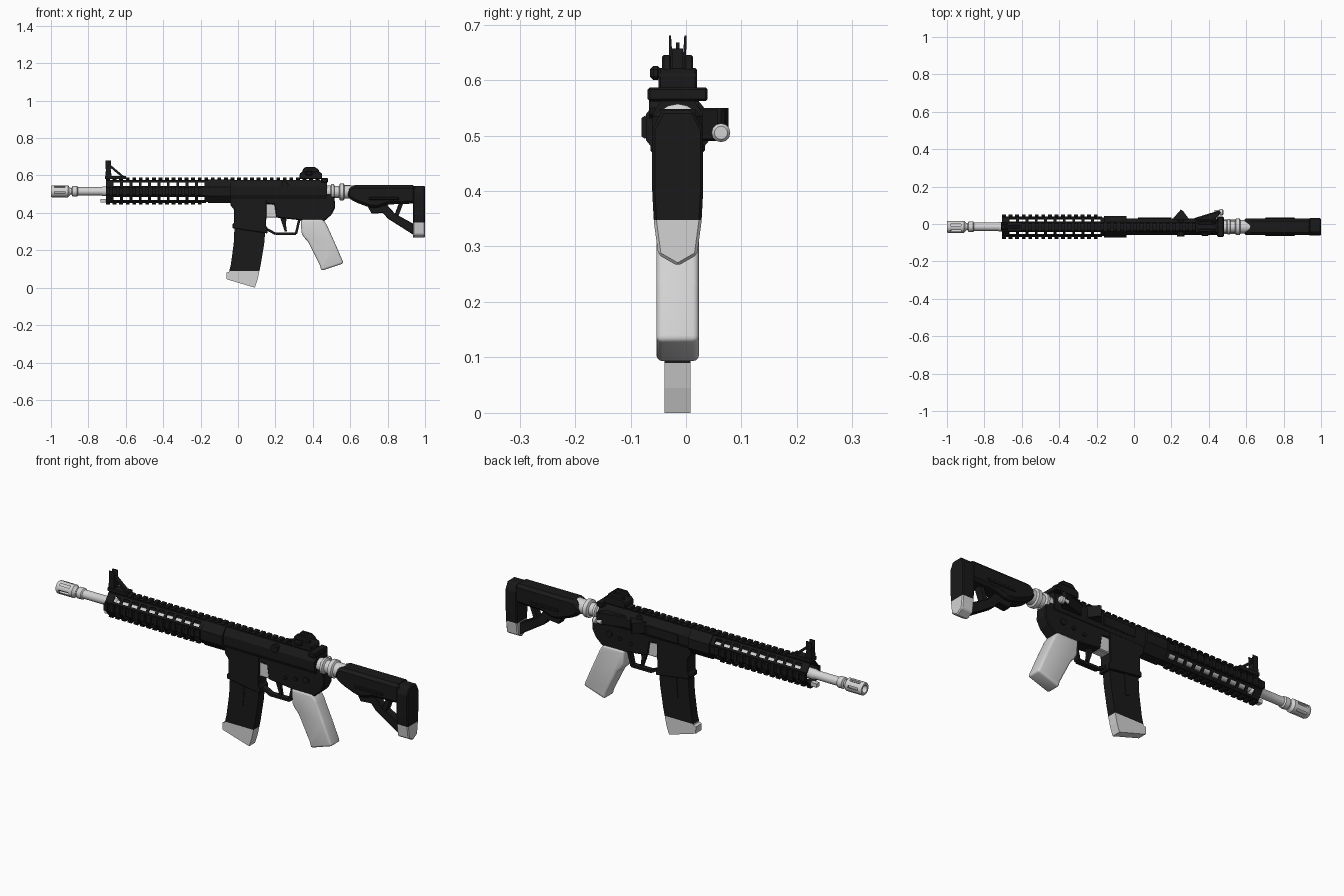
import bpy, bmesh, math
from mathutils import Vector

if "Cube" in bpy.data.objects:
    bpy.data.objects.remove(bpy.data.objects["Cube"])

C = -0.015      # y of the centre plane
ZB = 0.515      # z of the bore axis


def material(name, v):
    m = bpy.data.materials.new(name)
    m.diffuse_color = (v, v, v, 1)
    m.use_nodes = True
    m.node_tree.nodes["Principled BSDF"].inputs["Base Color"].default_value = m.diffuse_color
    return m


BLACK, LIGHT = material("black", 0.01), material("light_grey", 0.65)


def finish(name, bm, mat, bevel=0.0, smooth=False):
    bmesh.ops.recalc_face_normals(bm, faces=bm.faces[:])
    if bevel:
        bmesh.ops.bevel(bm, geom=bm.edges[:], offset=bevel, segments=3 if smooth else 1,
                        affect='EDGES', profile=0.5, clamp_overlap=True)
    me = bpy.data.meshes.new(name)
    bm.to_mesh(me)
    bm.free()
    ob = bpy.data.objects.new(name, me)
    bpy.context.collection.objects.link(ob)
    me.materials.append(mat)
    if smooth:
        bpy.ops.object.select_all(action='DESELECT')
        ob.select_set(True)
        bpy.context.view_layer.objects.active = ob
        bpy.ops.object.shade_smooth_by_angle(angle=math.radians(35))
    return ob


def add_prism(bm, pts, a, b, axis='y'):
    put = {'y': lambda p, t: (p[0], t, p[1]), 'z': lambda p, t: (p[0], p[1], t),
           'x': lambda p, t: (t, p[0], p[1])}[axis]
    lo = [bm.verts.new(put(p, a)) for p in pts]
    hi = [bm.verts.new(put(p, b)) for p in pts]
    bm.faces.new(lo)
    bm.faces.new(hi[::-1])
    for i in range(len(pts)):
        j = (i + 1) % len(pts)
        bm.faces.new((lo[i], lo[j], hi[j], hi[i]))


def slab(name, pts, half, mat=BLACK, bevel=0.0, smooth=False):
    """Side profile (x, z) extruded evenly about the centre plane."""
    bm = bmesh.new()
    add_prism(bm, pts, C - half, C + half)
    return finish(name, bm, mat, bevel, smooth)


def rect(x0, x1, z0, z1):
    return [(x0, z0), (x1, z0), (x1, z1), (x0, z1)]


def bar(name, p, q, thick, half, mat=BLACK):
    p, q = Vector(p), Vector(q)
    n = (q - p).normalized()
    n = Vector((-n.y, n.x)) * thick / 2
    return slab(name, [p + n, q + n, q - n, p - n], half, mat)


def lathe(name, prof, mat, n=16, y=C, z=ZB, skip=None):
    """Profile of (x, radius) turned about an axis along x."""
    bm = bmesh.new()
    rings = [[bm.verts.new((x, y + r * math.cos(2 * math.pi * i / n), z + r * math.sin(2 * math.pi * i / n)))
              for i in range(n)] for x, r in prof]
    for k in range(len(rings) - 1):
        for i in range(n):
            if not (skip and skip(k, i)):
                j = (i + 1) % n
                bm.faces.new((rings[k][i], rings[k][j], rings[k + 1][j], rings[k + 1][i]))
    for r in (rings[0], rings[-1]):
        bm.faces.new(r)
    return finish(name, bm, mat, smooth=True)


def rail(name, x0, x1, base, height, angle, half=0.021, pitch=0.035):
    """Toothed rail; angle turns it round the bore axis (0 = top)."""
    bm = bmesh.new()
    mid = base + height * 0.45
    add_prism(bm, [(-half * .8, base), (half * .8, base), (half * .8, mid), (-half * .8, mid)], x0, x1, 'x')
    x = x0
    while x < x1 - 0.01:
        tooth = [(-half * .8, mid), (-half, mid + height * .2), (-half * .8, base + height),
                 (half * .8, base + height), (half, mid + height * .2), (half * .8, mid)]
        add_prism(bm, tooth, x, min(x + pitch * .58, x1), 'x')
        x += pitch
    c, s = math.cos(angle), math.sin(angle)
    for v in bm.verts:
        y, z = v.co.y, v.co.z
        v.co.y, v.co.z = C + y * c - z * s, ZB + y * s + z * c
    return finish(name, bm, BLACK)


def light_below(ob, z):
    """Cut at a height and colour everything under it light."""
    me = ob.data
    me.materials.append(LIGHT)
    bm = bmesh.new()
    bm.from_mesh(me)
    bmesh.ops.bisect_plane(bm, geom=bm.verts[:] + bm.edges[:] + bm.faces[:],
                           plane_co=(0, 0, z), plane_no=(0, 0, 1))
    for f in bm.faces:
        f.material_index = int(f.calc_center_median().z < z)
    bm.to_mesh(me)
    bm.free()


# Barrel and slotted muzzle
lathe("barrel", [(-0.91, 0.017), (-0.89, 0.017), (-0.885, 0.028), (-0.86, 0.028), (-0.855, 0.022),
                 (-0.73, 0.022), (-0.72, 0.026), (-0.68, 0.026), (-0.67, 0.018), (-0.05, 0.018)], LIGHT)
lathe("muzzle", [(-0.92, 0.017), (-1.0, 0.019), (-1.0, 0.029), (-0.995, 0.032), (-0.98, 0.032), (-0.925, 0.032),
                 (-0.908, 0.032), (-0.9, 0.022), (-0.895, 0.02)], LIGHT, 18,
      skip=lambda k, i: k == 4 and i % 3 == 0)
slab("sling_stud", rect(-0.735, -0.70, 0.455, 0.475), 0.012, LIGHT)

# Octagonal handguard with a row of openings in each slanted face
octagon = [(.05, -.022), (.05, .022), (.022, .058), (-.022, .058), (-.05, .022), (-.05, -.022), (-.022, -.058),
           (.022, -.058)]
stations = [-0.705] + [x for i in range(10) for x in (-0.665 + .05 * i, -0.63 + .05 * i)] + [-0.15, -0.045]
bm = bmesh.new()
rows = []
for x in stations:
    row = []
    for i, (y, z) in enumerate(octagon):
        ny, nz = octagon[(i + 1) % 8]
        row.append(bm.verts.new((x, C + y, ZB + z)))
        if i % 2:       # slot borders on the slanted faces
            row += [bm.verts.new((x, C + y + (ny - y) * t, ZB + z + (nz - z) * t)) for t in (.2, .8)]
    rows.append(row)
for k in range(len(rows) - 1):
    for i in range(16):
        if not (i % 4 == 2 and k % 2 and k < 21):
            j = (i + 1) % 16
            bm.faces.new((rows[k][i], rows[k][j], rows[k + 1][j], rows[k + 1][i]))
guard = finish("handguard", bm, BLACK)
thick = guard.modifiers.new("wall", 'SOLIDIFY')
thick.thickness = 0.006
bm = bmesh.new()
add_prism(bm, [(C + y * 1.14, ZB + z * 1.08) for y, z in octagon], -0.16, -0.04, 'x')
finish("handguard_collar", bm, BLACK)
rail("top_rail", -0.705, 0.44, 0.052, 0.021, 0)
rail("bottom_rail", -0.705, -0.17, 0.055, 0.015, math.pi)
for nm, a in (("left", math.pi / 2), ("right", -math.pi / 2)):
    rail(nm + "_rail", -0.705, -0.17, 0.047, 0.018, a)

# Front sight: base, leg, brace, two ears and a post
slab("front_sight_base", rect(-0.71, -0.60, 0.58, 0.597), 0.022)
slab("front_sight_leg", [(-0.71, .59), (-0.675, .59), (-0.682, .645), (-0.705, .645)], 0.017)
bar("front_sight_brace", (-0.685, .652), (-0.612, .59), 0.012, 0.010)
for s in (-1, 1):
    bm = bmesh.new()
    y = C + s * 0.009
    add_prism(bm, [(y, .635), (y + s * .006, .635), (y + s * .007, .68), (y + s * .003, .68)], -0.708, -0.678, 'x')
    finish("front_sight_ear", bm, BLACK)
bar("front_sight_post", (-0.693, .64), (-0.693, .668), 0.006, 0.003)

# Rear sight
slab("rear_sight_base", [(.33, .58), (.45, .58), (.45, .61), (.43, .622), (.345, .622), (.33, .61)], 0.035, bevel=.004)
for s in (-1, 1):
    bm = bmesh.new()
    add_prism(bm, [(.34, .60), (.44, .60), (.432, .63), (.412, .645), (.36, .645), (.345, .63)],
              C + s * .012, C + s * .028)
    finish("rear_sight_wing", bm, BLACK, 0.003)
bm = bmesh.new()
add_prism(bm, rect(.36, .40, .60, .625), C - .05, C - .03)
finish("rear_sight_knob", bm, BLACK, 0.006)

# Upper receiver
bm = bmesh.new()
add_prism(bm, [(C + y, z) for y, z in [(-.035, .475), (.035, .475), (.045, .495), (.045, .54), (.022, .574),
                                       (-.022, .574), (-.045, .54), (-.045, .495)]], -0.045, 0.475, 'x')
finish("upper_receiver", bm, BLACK)
slab("charging_handle", rect(.445, .48, .562, .587), 0.054, bevel=.004)
bm = bmesh.new()
add_prism(bm, rect(.02, .2, .49, .54), C + .044, C + .051)
finish("port_cover", bm, BLACK, 0.003)
bm = bmesh.new()
add_prism(bm, [(.205, .025), (.25, .077), (.262, .07), (.295, .025)], .495, .55, 'z')
finish("case_deflector", bm, BLACK)
bm = bmesh.new()
add_prism(bm, [(.30, .02), (.33, .034), (.455, .072), (.465, .06), (.43, .02)], .49, .55, 'z')
finish("assist_housing", bm, BLACK, 0.004)
lathe("assist_button", [(.43, .011), (.455, .011), (.458, .017), (.472, .017), (.478, .012)], LIGHT, 12, .063, .505)

# Lower receiver, magazine well and controls
slab("magazine_well", [(-.045, .5), (-.04, .44), (-.022, .42), (-.022, .345), (-.03, .34), (-.03, .318), (.158, .29),
                       (.158, .32), (.15, .33), (.155, .5)], 0.034, bevel=.003)
slab("lower_receiver", [(.14, .5), (.14, .45), (.195, .445), (.205, .375), (.34, .36), (.46, .355), (.50, .39),
                        (.52, .43), (.515, .49), (.49, .51)], 0.032, bevel=.004)
slab("catch_block", [(.145, .375), (.208, .375), (.20, .45), (.145, .45)], 0.026, LIGHT, bevel=.004)
for x, z, r in ((.3, .41, .01), (.36, .42, .01), (.42, .43, .016), (.25, .55, .02)):
    bm = bmesh.new()
    ring = [(x + r * math.cos(i * math.pi / 5), z + r * math.sin(i * math.pi / 5)) for i in range(10)]
    add_prism(bm, ring, C - .052 if r > .018 else C - .04, C + .038)
    finish("receiver_pin", bm, BLACK)
guard_path = [(.15, .315), (.2, .288), (.31, .288), (.328, .365)]
for p, q in zip(guard_path, guard_path[1:]):
    bar("trigger_guard", p, q, 0.013, 0.014)
slab("trigger", [(.225, .375), (.26, .375), (.256, .34), (.262, .30), (.25, .30), (.238, .335)], 0.008)

# Curved magazine with a light base
mag = slab("magazine", [(-.018, .34), (-.023, .235), (-.038, .125), (-.048, .085), (-.062, .08), (-.06, .045), (.09, 0),
                        (.105, .045), (.122, .125), (.14, .235), (.148, .33)], 0.0235)
light_below(mag, 0.09)
for s in (-1, 1):
    bar("magazine_rib", (.055, .31), (.048, .2), 0.018, 0.027)

# Pistol grip
slab("grip", [(.335, .365), (.34, .29), (.355, .265), (.372, .25), (.40, .195), (.425, .145), (.44, .115), (.445, .09),
              (.565, .13), (.52, .235), (.475, .335), (.455, .365)], 0.0385, LIGHT, bevel=.014, smooth=True)

# Buffer tube with rings
lathe("buffer_tube", [(.47, .034), (.495, .034), (.5, .042), (.512, .042), (.517, .032), (.54, .032), (.545, .045),
                      (.565, .045), (.57, .036), (.59, .036), (.8, .03)], LIGHT, 16, z=.512)

# Shoulder stock: body, underside strut, web and butt
slab("stock_body", [(.585, .52), (.61, .548), (.95, .548), (.95, .45), (.80, .445), (.74, .425), (.70, .43), (.62, .46),
                    (.585, .485)], 0.045, bevel=.014)
slab("stock_strut", [(.69, .44), (.715, .395), (.775, .40), (.80, .37), (.95, .275), (.95, .335), (.84, .395),
                     (.79, .45)], 0.02, bevel=.003)
bar("stock_web", (.875, .46), (.845, .38), 0.022, 0.018)
slab("stock_lever", rect(.70, .86, .47, .485), 0.049, bevel=.003)
bm = bmesh.new()
add_prism(bm, [(C + y, z) for y, z in [(0, .265), (.035, .285), (.043, .345), (.046, .40), (.046, .51), (.028, .545),
                                       (-.028, .545), (-.046, .51), (-.046, .40), (-.043, .345), (-.035, .285)]],
          .935, 1.0, 'x')
butt = finish("butt_pad", bm, BLACK, 0.005)
light_below(butt, 0.348)
